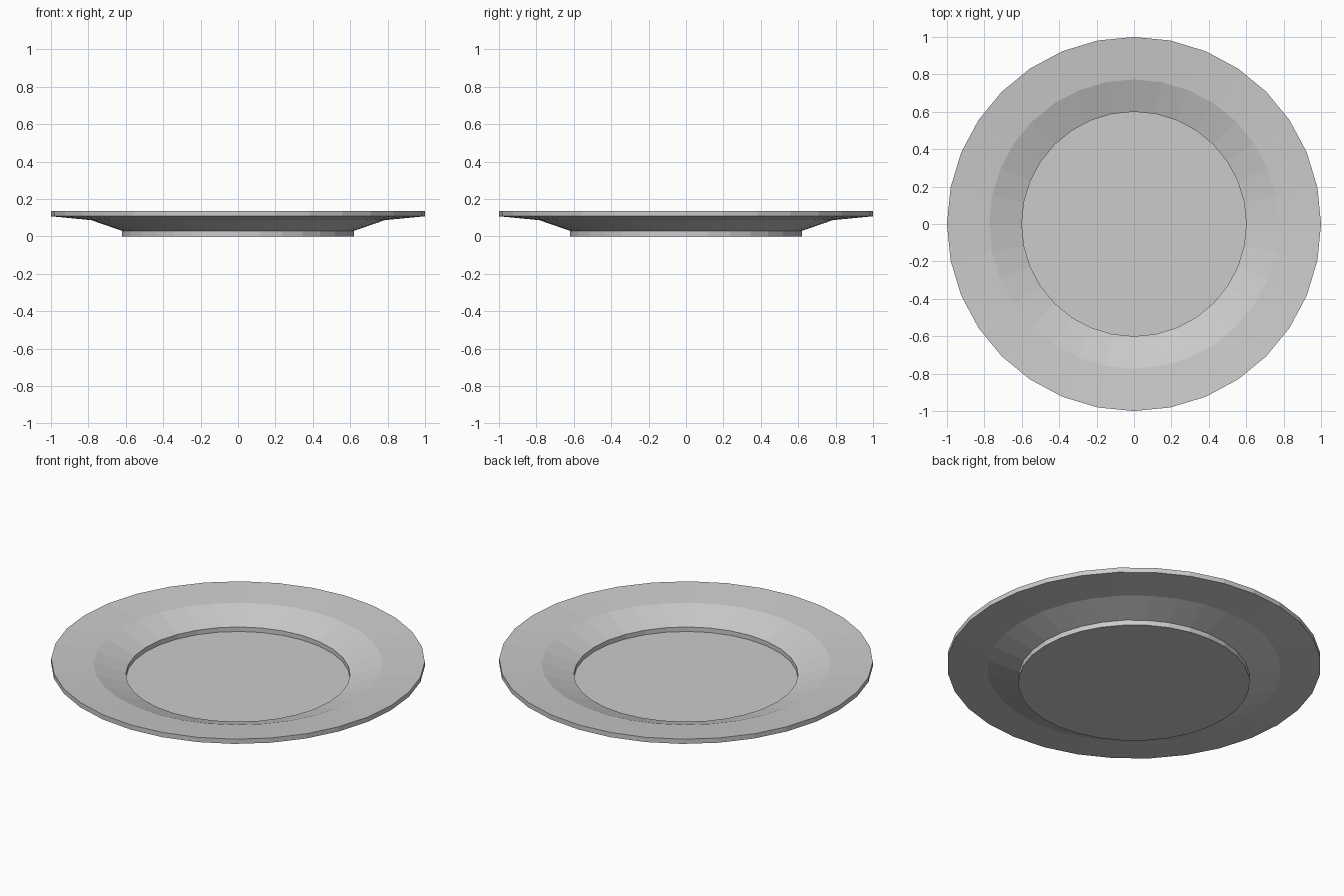
import bpy, bmesh, math

if "Cube" in bpy.data.objects:
    bpy.data.objects.remove(bpy.data.objects["Cube"])

SIDES = 32
# Closed plate profile (radius, height): foot, underside, rim, top slope, well
profile = [(0.62, 0.0), (0.62, 0.03), (0.785, 0.087), (1.0, 0.108),
           (1.0, 0.136), (0.773, 0.115), (0.60, 0.053), (0.60, 0.026)]

bm = bmesh.new()
rings = [[bm.verts.new((r * math.cos(2 * math.pi * i / SIDES),
                        r * math.sin(2 * math.pi * i / SIDES), z))
          for i in range(SIDES)] for r, z in profile]

# Bands between neighbouring rings
for a, b in zip(rings, rings[1:]):
    for i in range(SIDES):
        j = (i + 1) % SIDES
        bm.faces.new((a[i], a[j], b[j], b[i]))

# Flat base and well floor
bm.faces.new(rings[0][::-1])
bm.faces.new(rings[-1])
bmesh.ops.recalc_face_normals(bm, faces=bm.faces)

mesh = bpy.data.meshes.new("plate")
bm.to_mesh(mesh)
bm.free()
bpy.context.collection.objects.link(bpy.data.objects.new("plate", mesh))
